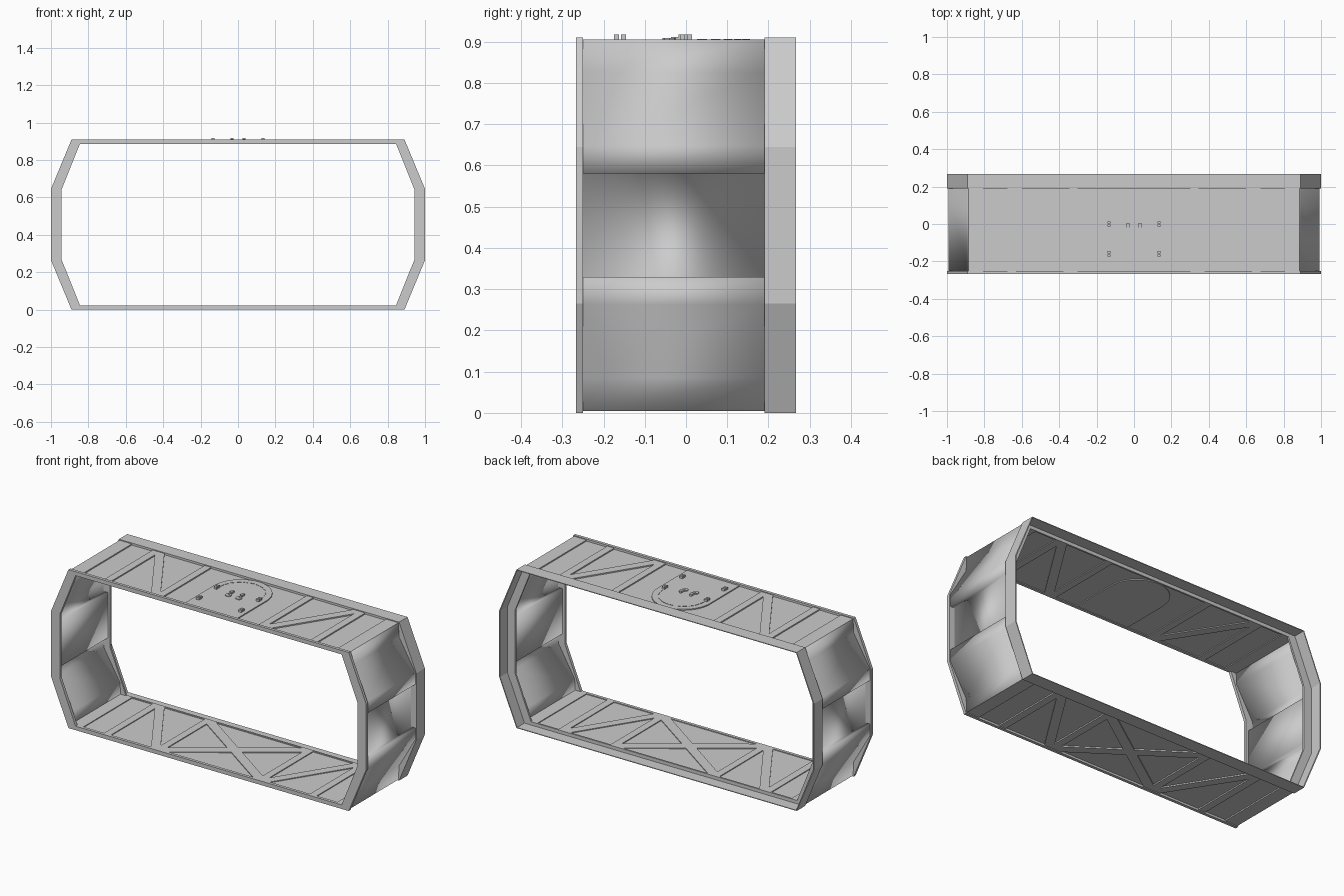
import bpy, bmesh, math
from mathutils import Matrix

if "Cube" in bpy.data.objects:
    bpy.data.objects.remove(bpy.data.objects["Cube"])

H = 0.91
Y0, Y1 = -0.25, 0.19           # panel depth between the two rims


def finish(name, bm):
    bmesh.ops.recalc_face_normals(bm, faces=bm.faces)
    me = bpy.data.meshes.new(name)
    bm.to_mesh(me)
    bm.free()
    ob = bpy.data.objects.new(name, me)
    bpy.context.collection.objects.link(ob)
    return ob


def add_prism(bm, pts, z0, z1):
    lo = [bm.verts.new((x, y, z0)) for x, y in pts]
    hi = [bm.verts.new((x, y, z1)) for x, y in pts]
    bm.faces.new(lo[::-1])
    bm.faces.new(hi)
    n = len(pts)
    for i in range(n):
        j = (i + 1) % n
        bm.faces.new((lo[i], lo[j], hi[j], hi[i]))


def rect(x0, x1, y0, y1):
    return [(x0, y0), (x1, y0), (x1, y1), (x0, y1)]


def octagon(x_flat, z_flat, x_side, z_low):
    q = [(x_flat, z_flat), (x_side, z_low), (x_side, H - z_low), (x_flat, H - z_flat)]
    return q + [(-x, z) for x, z in reversed(q)]


def rim(name, outer, inner, y0, y1):
    bm = bmesh.new()
    loops = [[bm.verts.new((x, y, z)) for x, z in prof]
             for prof, y in ((outer, y0), (outer, y1), (inner, y1), (inner, y0))]
    n = len(outer)
    for k in range(4):
        a, b = loops[k], loops[(k + 1) % 4]
        for i in range(n):
            j = (i + 1) % n
            bm.faces.new((a[i], a[j], b[j], b[i]))
    return finish(name, bm)


# Front rim, stepped back rim and thin rear skirt
outer = octagon(0.89, 0.0, 1.0, 0.265)
inner = octagon(0.845, 0.023, 0.945, 0.272)
skirt = octagon(0.886, 0.004, 0.994, 0.266)
rim("front_rim", outer, inner, -0.267, Y0)
rim("back_rim_step", outer, inner, Y1, 0.2)
rim("rear_skirt", outer, skirt, 0.198, 0.267)


def diagonal(x0, x1, y0, y1, d=0.032, e=0.042):
    # band from (x0, y0) to (x1, y1) clipped to its cell
    s = 1 if y1 > y0 else -1
    return [(x0, y0), (x0 + d, y0), (x1, y1 - s * e), (x1, y1),
            (x1 - d, y1), (x0, y0 + s * e)]


def deck(name, flip, cross):
    # thin sheet with raised ribs on both faces
    bm = bmesh.new()
    add_prism(bm, rect(-0.85, 0.85, Y0, Y1), 0.892, 0.898)
    for s in (1, -1):
        for a, b in ((0.303, 0.345), (0.632, 0.675), (0.807, 0.886)):
            add_prism(bm, [(s * x, y) for x, y in rect(a, b, Y0, Y1)], 0.887, 0.905)
        add_prism(bm, [(s * x, y) for x, y in diagonal(0.345, 0.632, Y0, Y1)], 0.887, 0.905)
    if cross:
        for a, b in ((Y0, Y1), (Y1, Y0)):
            add_prism(bm, diagonal(-0.303, 0.303, a, b), 0.887, 0.905)
    if flip:
        bm.transform(Matrix.Translation((0, 0, H)) @ Matrix.Diagonal((1, 1, -1, 1)))
    return finish(name, bm)


deck("roof_panel", False, False)
deck("floor_panel", True, True)


# Side walls: vertical lip, slope, upright with a recessed middle panel
half = [(0.886, 0.905), (0.89, 0.825), (0.993, 0.648), (0.993, 0.58), (0.966, 0.58)]
wall = half + [(x, H - z) for x, z in reversed(half)]
for s, side in ((1, "right"), (-1, "left")):
    bm = bmesh.new()
    a = [bm.verts.new((s * x, Y0, z)) for x, z in wall]
    b = [bm.verts.new((s * x, Y1, z)) for x, z in wall]
    for i in range(len(wall) - 1):
        f = (a[i], a[i + 1], b[i + 1], b[i])
        bm.faces.new(f if s < 0 else f[::-1])
    ob = finish(side + "_wall", bm)
    # wind the open strip so that the normals point outwards
    if ob.data.polygons[4].normal.x * s < 0:
        ob.data.flip_normals()
    m = ob.modifiers.new("thickness", "SOLIDIFY")
    m.thickness, m.offset = 0.008, -1
    bpy.context.view_layer.objects.active = ob
    ob.select_set(True)
    bpy.ops.object.shade_smooth_by_angle(angle=math.radians(35))
    ob.select_set(False)


def arch(r, base, cy=0.022, n=24):
    return [(r, base)] + [(r * math.cos(math.pi * i / n), cy + r * math.sin(math.pi * i / n))
                          for i in range(n + 1)] + [(-r, base)]


# Arched roof hatch
bm = bmesh.new()
add_prism(bm, arch(0.166, -0.246), 0.887, 0.904)
finish("roof_hatch", bm)

# Dashed seam following the arch
bm = bmesh.new()
for i in range(12):
    t0, t1 = math.pi * (i + 0.15) / 12, math.pi * (i + 0.85) / 12
    pts = [(r * math.cos(t), 0.022 + r * math.sin(t))
           for r, t in ((0.129, t0), (0.133, t0), (0.133, t1), (0.129, t1))]
    add_prism(bm, pts, 0.903, 0.906)
finish("hatch_seam", bm)

# Hatch hinge blocks and twist latches
bm = bmesh.new()
for s in (-1, 1):
    for y in (0.0, -0.16):
        for dy in (-0.0085, 0.0085):
            add_prism(bm, rect(s * 0.134 - 0.009, s * 0.134 + 0.009,
                               y + dy - 0.006, y + dy + 0.006), 0.903, 0.917)
finish("hatch_hinge_blocks", bm)

bm = bmesh.new()
for s in (-1, 1):
    cx = s * 0.033
    add_prism(bm, [(cx + 0.017 * math.cos(math.pi * k / 4), -0.04 + 0.017 * math.sin(math.pi * k / 4))
                   for k in range(8)], 0.903, 0.909)
    add_prism(bm, rect(cx - 0.005, cx + 0.005, -0.036, 0.006), 0.903, 0.912)
    add_prism(bm, rect(cx - 0.008, cx + 0.008, -0.018, 0.006), 0.909, 0.917)
finish("hatch_latches", bm)
